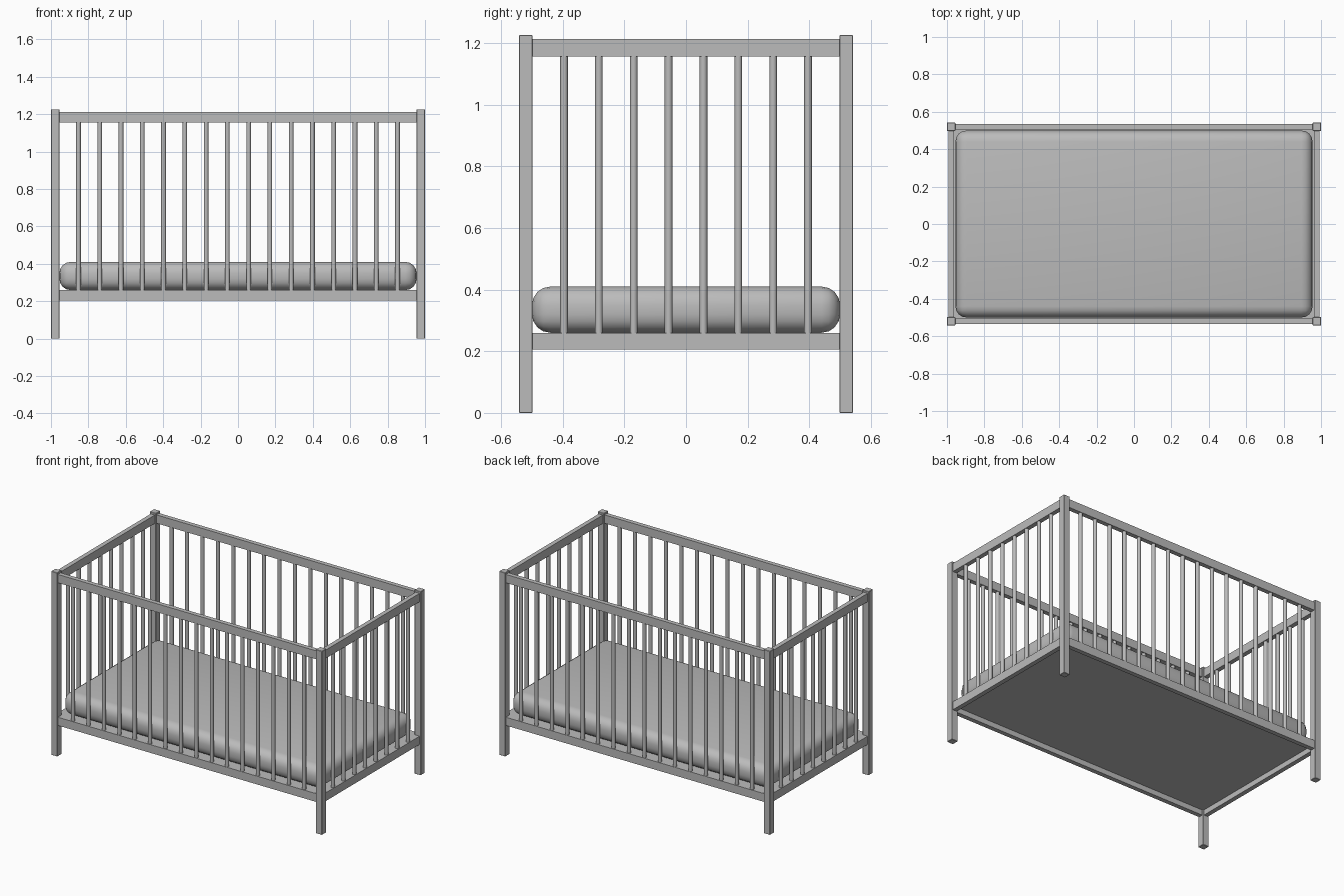
import bpy
import bmesh
from mathutils import Matrix

cube = bpy.data.objects.get("Cube")
if cube:
    bpy.data.objects.remove(cube, do_unlink=True)

grey = bpy.data.materials.new("plain grey")
grey.use_nodes = True
colour = (0.5, 0.5, 0.5, 1)
grey.diffuse_color = colour
grey.node_tree.nodes["Principled BSDF"].inputs["Base Color"].default_value = colour

POST = 0.045            # post width
PX, PY = 0.9775, 0.52   # post centres
RAIL = 0.03             # rail thickness
LOW, HIGH = (0.205, 0.26), (1.157, 1.213)


def add_object(name, bm):
    mesh = bpy.data.meshes.new(name)
    bm.to_mesh(mesh)
    bm.free()
    mesh.materials.append(grey)
    obj = bpy.data.objects.new(name, mesh)
    bpy.context.collection.objects.link(obj)
    return obj


def smooth(obj):
    bpy.ops.object.select_all(action="DESELECT")
    obj.select_set(True)
    bpy.context.view_layer.objects.active = obj
    bpy.ops.object.shade_smooth_by_angle()


def box(name, x, y, z0, z1, sx, sy, bevel=0.0, segments=1):
    bm = bmesh.new()
    place = Matrix.Translation((x, y, (z0 + z1) / 2)) @ Matrix.Diagonal((sx, sy, z1 - z0, 1))
    bmesh.ops.create_cube(bm, size=1, matrix=place)
    if bevel:
        bmesh.ops.bevel(bm, geom=bm.edges[:], offset=bevel, segments=segments,
                        profile=0.5, affect="EDGES")
    return add_object(name, bm)


def slats(name, points):
    # a row of round bars joining the lower rail to the upper rail
    z0, z1 = LOW[1] - 0.01, HIGH[0] + 0.01
    bm = bmesh.new()
    for x, y in points:
        bmesh.ops.create_cone(bm, cap_ends=True, segments=16, radius1=0.0125,
                              radius2=0.0125, depth=z1 - z0,
                              matrix=Matrix.Translation((x, y, (z0 + z1) / 2)))
    smooth(add_object(name, bm))


def spread(count, reach):
    return [reach * (2 * i / (count - 1) - 1) for i in range(count)]


# corner posts
for fb, sy in (("front", -1), ("back", 1)):
    for lr, sx in (("left", 1), ("right", -1)):
        box(f"{fb}_{lr}_post", sx * PX, sy * PY, 0, 1.226, POST, POST, 0.002)

# long sides
for side, s in (("front", -1), ("back", 1)):
    for level, (z0, z1) in (("lower", LOW), ("upper", HIGH)):
        box(f"{side}_{level}_rail", 0, s * PY, z0, z1, 2 * PX - POST, RAIL)
    slats(f"{side}_slats", [(x, s * PY) for x in spread(16, 0.853)])

# short ends
for side, s in (("left", 1), ("right", -1)):
    for level, (z0, z1) in (("lower", LOW), ("upper", HIGH)):
        box(f"{side}_{level}_rail", s * PX, 0, z0, z1, RAIL, 2 * PY - POST)
    slats(f"{side}_slats", [(s * PX, y) for y in spread(8, 0.396)])

# base panel and mattress
box("base_panel", 0, 0, 0.24, 0.26, 2 * PX - RAIL, 2 * PY - RAIL)
smooth(box("mattress", 0, 0, 0.26, 0.41, 1.91, 1.0, 0.06, 4))
